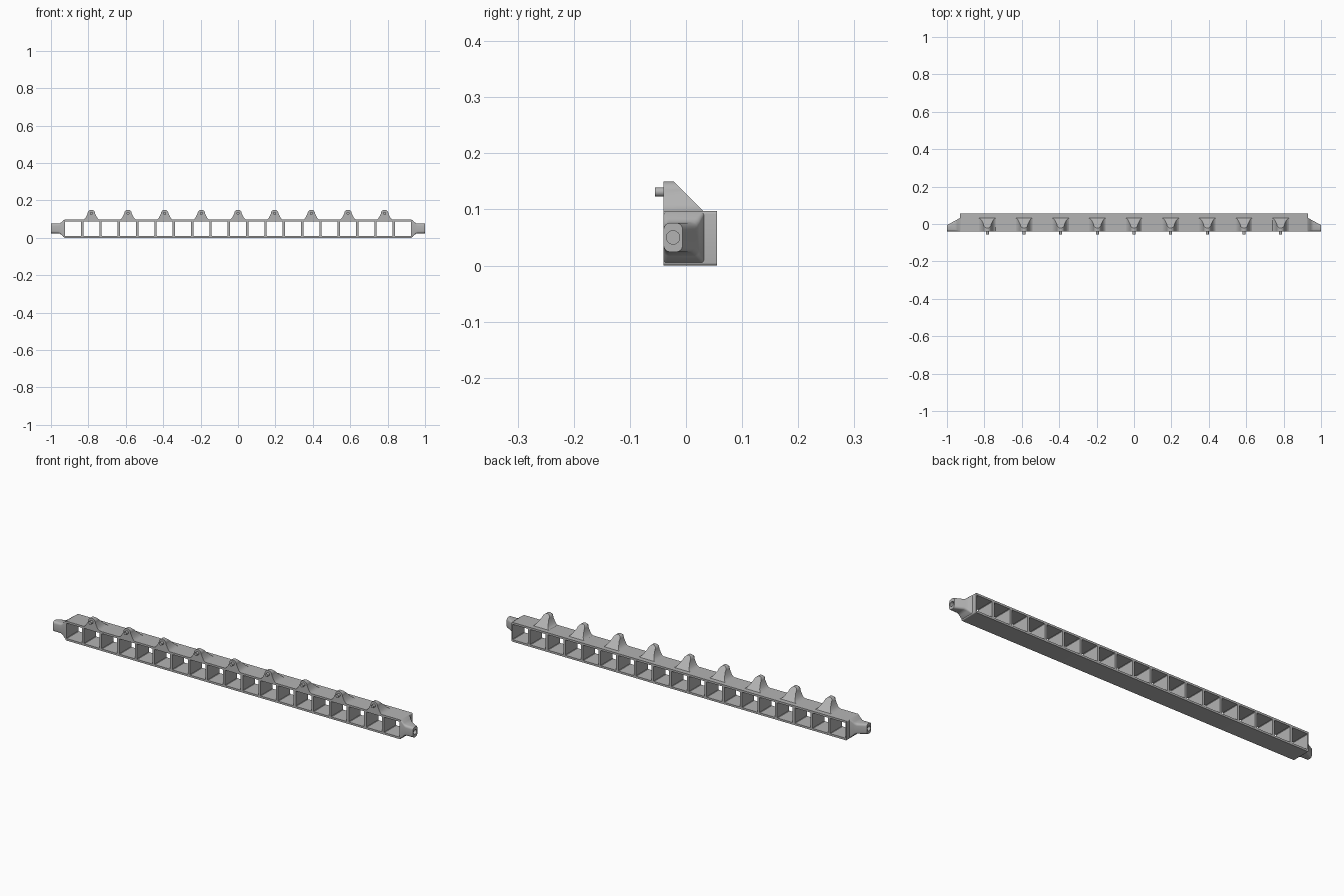
import bpy, bmesh, math

if "Cube" in bpy.data.objects:
    bpy.data.objects.remove(bpy.data.objects["Cube"], do_unlink=True)

grey = bpy.data.materials.new("plain grey")
grey.use_nodes = True
COLOR = (0.45, 0.45, 0.45, 1)
grey.diffuse_color = COLOR
grey.node_tree.nodes["Principled BSDF"].inputs["Base Color"].default_value = COLOR

PITCH, CELLS = 0.098, 19
HALF = PITCH * CELLS / 2
FRONT, BACK, TOP = -0.04, 0.055, 0.097


def finish(ob):
    bpy.ops.object.select_all(action='DESELECT')
    ob.select_set(True)
    bpy.context.view_layer.objects.active = ob
    bpy.ops.object.shade_smooth_by_angle(angle=math.radians(32))


def add_mesh(name, bm):
    bmesh.ops.recalc_face_normals(bm, faces=bm.faces)
    me = bpy.data.meshes.new(name)
    bm.to_mesh(me)
    bm.free()
    me.materials.append(grey)
    ob = bpy.data.objects.new(name, me)
    bpy.context.collection.objects.link(ob)
    finish(ob)
    return ob


def rounded_rect(a0, a1, b0, b1, r, n=5):
    pts = []
    centres = [(a1 - r, b1 - r), (a0 + r, b1 - r), (a0 + r, b0 + r), (a1 - r, b0 + r)]
    for k, (ca, cb) in enumerate(centres):
        for i in range(n):
            t = math.pi / 2 * (k + i / (n - 1))
            pts.append((ca + r * math.cos(t), cb + r * math.sin(t)))
    return pts


def loft(bm, rings):
    loops = [[bm.verts.new(p) for p in ring] for ring in rings]
    for a, b in zip(loops, loops[1:]):
        for i in range(len(a)):
            j = (i + 1) % len(a)
            bm.faces.new((a[i], a[j], b[j], b[i]))
    bm.faces.new(loops[0])
    bm.faces.new(loops[-1])


# Ladder beam: one filled outline with a row of open cells
curve = bpy.data.curves.new("beam", 'CURVE')
curve.dimensions = '2D'
curve.fill_mode = 'BOTH'
curve.extrude = (BACK - FRONT) / 2


def add_outline(pts):
    sp = curve.splines.new('POLY')
    sp.points.add(len(pts) - 1)
    for p, (x, z) in zip(sp.points, pts):
        p.co = (x, z, 0, 1)
    sp.use_cyclic_u = True


add_outline(rounded_rect(-HALF, HALF, 0, TOP, 0.005))
for i in range(CELLS):
    x = (i - (CELLS - 1) / 2) * PITCH
    add_outline(rounded_rect(x - 0.043, x + 0.043, 0.01, 0.087, 0.002, 2))
beam = bpy.data.objects.new("beam", curve)
bpy.context.collection.objects.link(beam)
beam.rotation_euler.x = math.pi / 2
beam.location.y = (FRONT + BACK) / 2
curve.materials.append(grey)
bpy.ops.object.select_all(action='DESELECT')
beam.select_set(True)
bpy.context.view_layer.objects.active = beam
bpy.ops.object.convert(target='MESH')
finish(bpy.context.view_layer.objects.active)

# Tapered end sockets: x, back edge, half height, corner radius
SECTIONS = [(0.929, 0.033, 0.046, 0.005), (0.937, 0.029, 0.041, 0.006),
            (0.945, 0.024, 0.033, 0.008), (0.952, 0.02, 0.028, 0.01),
            (0.96, 0.016, 0.026, 0.011), (1.0, -0.006, 0.026, 0.012)]
MID = 0.05
for side, name in ((1, "left_end_socket"), (-1, "right_end_socket")):
    rings = []
    for x, back, h, r in SECTIONS:
        rings.append([(side * x, y, z) for y, z in
                      rounded_rect(FRONT, back, MID - h, MID + h, r)])
    count = len(rings[0])
    for x in (1.0, 0.965):
        rings.append([(side * x,
                       -0.023 + 0.012 * math.cos((i + 0.5) * math.tau / count),
                       MID + 0.012 * math.sin((i + 0.5) * math.tau / count))
                      for i in range(count)])
    bm = bmesh.new()
    loft(bm, rings)
    add_mesh(name, bm)

# Flared lugs with a sloping back and a front pin
flank = [(0.046, 0.096), (0.038, 0.1), (0.031, 0.108), (0.026, 0.118)]
arc = [(0.02 * math.cos(t), 0.13 + 0.02 * math.sin(t))
       for t in (math.pi * k / 12 for k in range(13))]
profile = flank + arc + [(-x, z) for x, z in reversed(flank)]
for i in range(9):
    cx = (i - 4) * 2 * PITCH
    bm = bmesh.new()
    loft(bm, [[(cx + x, FRONT, z) for x, z in profile],
              [(cx + x, min(-0.022 + 0.15 - z, 0.032), z) for x, z in profile]])
    add_mesh(f"lug_{i + 1}", bm)
    bm = bmesh.new()
    loft(bm, [[(cx + 0.008 * math.cos(k * math.tau / 20), y,
                0.131 + 0.008 * math.sin(k * math.tau / 20)) for k in range(20)]
              for y in (FRONT + 0.002, -0.055)])
    add_mesh(f"lug_pin_{i + 1}", bm)
